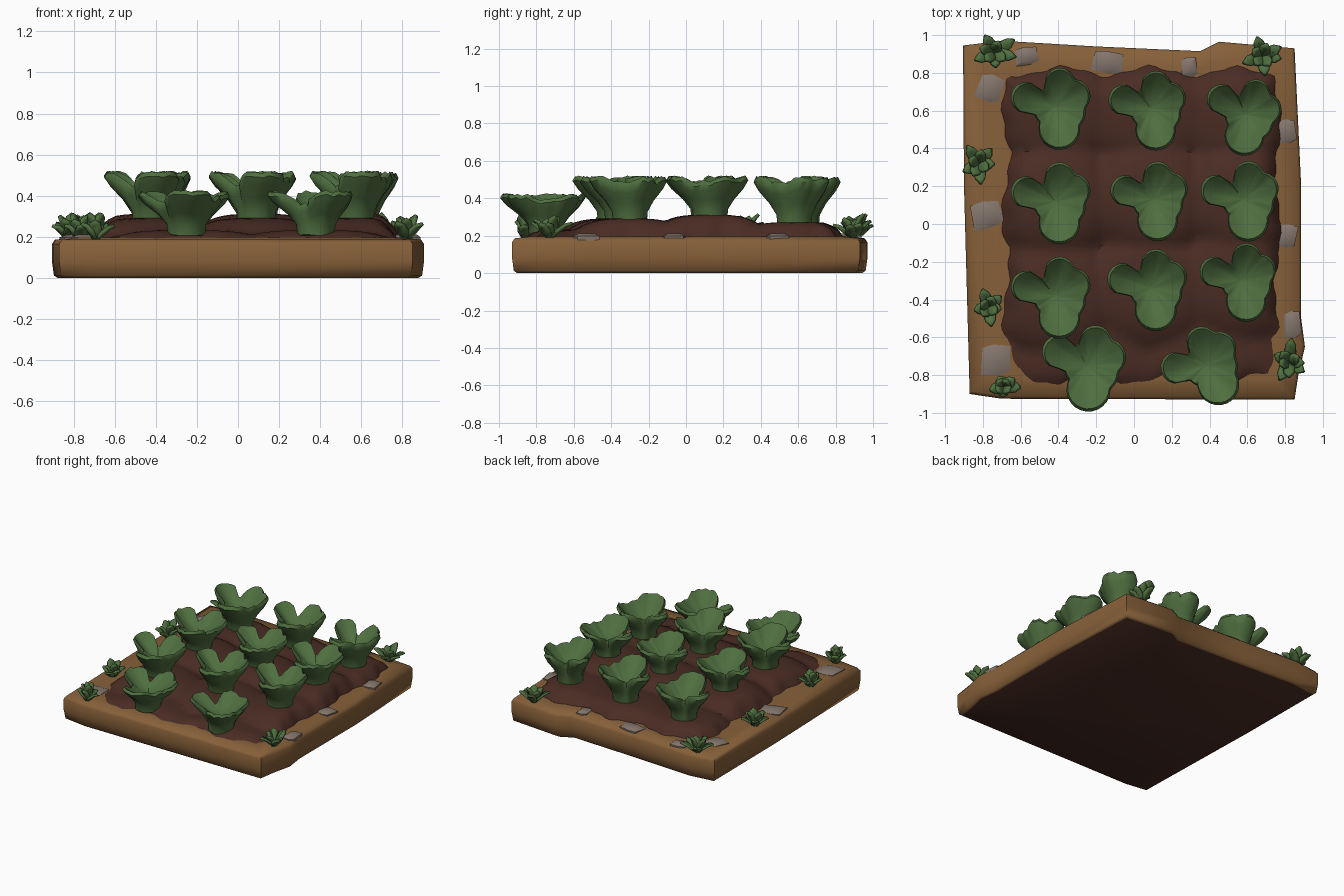
import bpy, bmesh, math, random
from mathutils import Vector

random.seed(4)
cube = bpy.data.objects.get("Cube")
if cube:
    bpy.data.objects.remove(cube)


def material(name, rgb):
    m = bpy.data.materials.new(name)
    m.use_nodes = True
    m.diffuse_color = (*rgb, 1)
    m.node_tree.nodes["Principled BSDF"].inputs["Base Color"].default_value = (*rgb, 1)
    return m


tan = material("tan earth", (0.24, 0.117, 0.041))
soil = material("dark soil", (0.068, 0.025, 0.017))
green = material("leaf green", (0.078, 0.157, 0.05))
grey = material("stone grey", (0.23, 0.18, 0.15))


def finish(name, bm, mats, angle=40, thickness=0):
    """Turn a bmesh into a smooth shaded object, optionally thickened."""
    bmesh.ops.recalc_face_normals(bm, faces=bm.faces)
    me = bpy.data.meshes.new(name)
    bm.to_mesh(me)
    bm.free()
    ob = bpy.data.objects.new(name, me)
    bpy.context.collection.objects.link(ob)
    for m in mats:
        me.materials.append(m)
    bpy.ops.object.select_all(action='DESELECT')
    ob.select_set(True)
    bpy.context.view_layer.objects.active = ob
    bpy.ops.object.shade_smooth_by_angle(angle=math.radians(angle))
    if thickness:
        mod = ob.modifiers.new("thickness", 'SOLIDIFY')
        mod.thickness = thickness
        mod.offset = 0


def skin(bm, rows, closed=False):
    """Join rows of points with quads; returns the vertex rows."""
    vs = [[bm.verts.new(p) for p in row] for row in rows]
    for a, b in zip(vs, vs[1:]):
        n = len(a)
        for i in range(n if closed else n - 1):
            j = (i + 1) % n
            bm.faces.new((a[i], a[j], b[j], b[i]))
    return vs


# Earth slab: uneven outline, rounded lower edge, gently domed rim
outline = [(-0.87, -0.9), (-0.7, -0.925), (0.85, -0.93), (0.87, -0.8), (0.905, -0.65),
           (0.885, -0.5), (0.885, 0.2), (0.85, 0.93), (0.45, 0.965), (0.35, 0.915),
           (-0.2, 0.94), (-0.7, 0.97), (-0.905, 0.945), (-0.9, 0.2)]
bm = bmesh.new()
levels = [(0.97, 0.0), (0.99, 0.012), (1, 0.08), (1, 0.165), (0.985, 0.186), (0.88, 0.197), (0.7, 0.195)]
rings = skin(bm, [[(x * s, y * s, z) for x, y in outline] for s, z in levels], True)
bottom = bm.faces.new(rings[0])
bottom.material_index = 1
bm.faces.new(rings[-1])
finish("earth_slab", bm, [tan, soil], 60)

# Plant layout: x, y, mound height, turn in degrees, size
plants = [(-0.42, 0.62, 0.06, 0, 1), (0.09, 0.61, 0.06, 0, 0.97), (0.59, 0.58, 0.06, -15, 0.95),
          (-0.42, 0.12, 0.1, 0, 1), (0.1, 0.13, 0.1, 0, 0.97), (0.58, 0.13, 0.1, 0, 0.98),
          (-0.42, -0.38, 0.08, 0, 1), (0.09, -0.34, 0.08, 0, 1), (0.57, -0.3, 0.08, 0, 0.96),
          (-0.25, -0.75, 0.02, -8, 1.06), (0.38, -0.75, 0.02, 22, 1)]


def ground(x, y):
    h = 0
    for px, py, peak, _, _ in plants:
        d = math.hypot((x - px) / 0.35, (y - py) / 0.33)
        h = max(h, (peak + 0.012) * (1 - d ** 3.5))
    return 0.2 + h


# Soil bed: mounded patch with a wavy border tucked into the slab
bm = bmesh.new()
nx, ny = 40, 46
rows = []
for j in range(ny + 1):
    row = []
    for i in range(nx + 1):
        u, v = 2 * i / nx - 1, 2 * j / ny - 1
        x = 0.04 + 0.73 * u + 0.02 * u * u * math.sin(9 * v + 2 * u) - 0.008 * u * math.sin(31 * v)
        y = -0.01 + 0.83 * v + 0.025 * v * v * math.sin(10 * u + v) + 0.008 * v * math.sin(29 * u)
        fade = min(1, (1 - max(abs(u), abs(v))) / 0.12)
        row.append((x, y, 0.18 + (ground(x, y) - 0.18) * fade ** 0.4))
    rows.append(row)
skin(bm, rows)
finish("soil_bed", bm, [soil], 50)

# Leafy vegetables: direction, reach and radius of each leaf lobe
lobes = [(162, 0.24, 0.085), (78, 0.21, 0.08), (30, 0.205, 0.09), (-22, 0.17, 0.09), (-78, 0.23, 0.11)]
CORE = 0.115


def rim_radius(angle):
    """Outer edge of the overlapping round lobes in one direction."""
    best = CORE
    for direction, reach, radius in lobes:
        d = angle - math.radians(direction)
        c = reach - radius
        inside = radius ** 2 - (c * math.sin(d)) ** 2
        if inside > 0 and math.cos(d) > 0:
            best = max(best, c * math.cos(d) + math.sqrt(inside))
    return best


# Section from the stalk out to the rim, then inward to the heart: (spread, height)
OUTSIDE = [(0.0, -0.08), (0.05, 0.2), (0.35, 0.45), (0.8, 0.72), (1.0, 0.9)]
INSIDE = [(0.94, 1.0), (0.7, 0.8), (0.4, 0.6), (0.04, 0.5)]
STEPS = 48
for n, (x, y, peak, turn, size) in enumerate(plants):
    bm = bmesh.new()
    z = ground(x, y) - 0.01
    top = (0.52 if y > -0.6 else 0.425) - z
    rays = []
    for k in range(STEPS):
        a = 2 * math.pi * k / STEPS
        r = rim_radius(a)
        h = top * (0.68 + 0.3 * min(1, (r - CORE) / 0.09)) + random.uniform(-0.008, 0.008)
        rays.append((a + math.radians(turn), r * size, h))
    rows = []
    for s, f in OUTSIDE:
        rows.append([(x + math.cos(a) * (0.09 + s * (r - 0.09)),
                      y + math.sin(a) * (0.09 + s * (r - 0.09)), z + f * h) for a, r, h in rays])
    for s, f in INSIDE:
        # the heart is level while the rim follows the lobes
        rows.append([(x + math.cos(a) * s * r, y + math.sin(a) * s * r,
                      z + f * (s * h + (1 - s) * top * 0.9)) for a, r, h in rays])
    rings = skin(bm, rows, True)
    bm.faces.new(rings[0])
    bm.faces.new(rings[-1])
    finish(f"vegetable_{n + 1}", bm, [green], 50)


def blade(bm, origin, angle, reach, height, width):
    """Pointed leaf arching out from the origin."""
    out = Vector((math.cos(angle), math.sin(angle), 0))
    side = Vector((-out.y, out.x, 0))
    rows = []
    for r, h, w in [(0.0, 0.0, 0.5), (0.35, 0.4, 1.0), (0.7, 0.8, 0.8), (1.0, 1.0, 0.06)]:
        lift = Vector((0, 0, height * h))
        rows.append([Vector(origin) + out * reach * r + side * width * w * v + lift
                     + Vector((0, 0, 0.01 * w * abs(v))) for v in (-1, 0, 1)])
    skin(bm, rows)


# Weeds along the rim: x, y, half extent in x and in y
weeds = [(-0.74, 0.91, 0.13, 0.085), (0.68, 0.89, 0.11, 0.11), (-0.82, 0.32, 0.085, 0.12),
         (-0.77, -0.44, 0.07, 0.1), (-0.69, -0.86, 0.085, 0.05), (0.82, -0.73, 0.08, 0.13)]
for n, (x, y, ex, ey) in enumerate(weeds):
    bm = bmesh.new()
    start = random.uniform(0, 1)
    for k in range(9):
        inner = k % 2
        a = start + k * math.pi / 4.5 + random.uniform(-0.2, 0.2)
        reach = math.hypot(ex * math.cos(a), ey * math.sin(a)) * (0.6 if inner else 1)
        blade(bm, (x, y, 0.185), a, reach * random.uniform(0.88, 1.05),
              (0.12 if inner else 0.085) * random.uniform(0.8, 1.1), 0.032)
    finish(f"weed_{n + 1}", bm, [green], 35, 0.016)

# Flat stones set into the rim: x, y, width, depth, turn
stones = [(-0.57, 0.89, 0.12, 0.09, 10), (-0.14, 0.86, 0.16, 0.11, -8), (0.29, 0.83, 0.08, 0.1, 5),
          (-0.76, 0.72, 0.13, 0.13, -15), (-0.78, 0.05, 0.16, 0.14, 12), (-0.73, -0.72, 0.15, 0.15, 3),
          (0.81, 0.49, 0.1, 0.12, 8), (0.81, -0.06, 0.1, 0.11, -10), (0.84, -0.53, 0.09, 0.13, 4)]
for n, (x, y, w, d, turn) in enumerate(stones):
    bm = bmesh.new()
    a = math.radians(turn)
    corners = [(sx * w * random.uniform(0.47, 0.56), sy * d * random.uniform(0.47, 0.56))
               for sx, sy in ((-1, -1), (0.2, -1.05), (1, -0.8), (0.95, 0.9), (-0.1, 1), (-0.9, 0.85))]
    corners = [(cx * math.cos(a) - cy * math.sin(a), cx * math.sin(a) + cy * math.cos(a))
               for cx, cy in corners]
    rings = skin(bm, [[(x + cx * s, y + cy * s, z) for cx, cy in corners]
                      for s, z in ((1, 0.17), (1, 0.198), (0.6, 0.212))], True)
    bm.faces.new(rings[0])
    bm.faces.new(rings[-1])
    finish(f"stone_{n + 1}", bm, [grey], 45)
